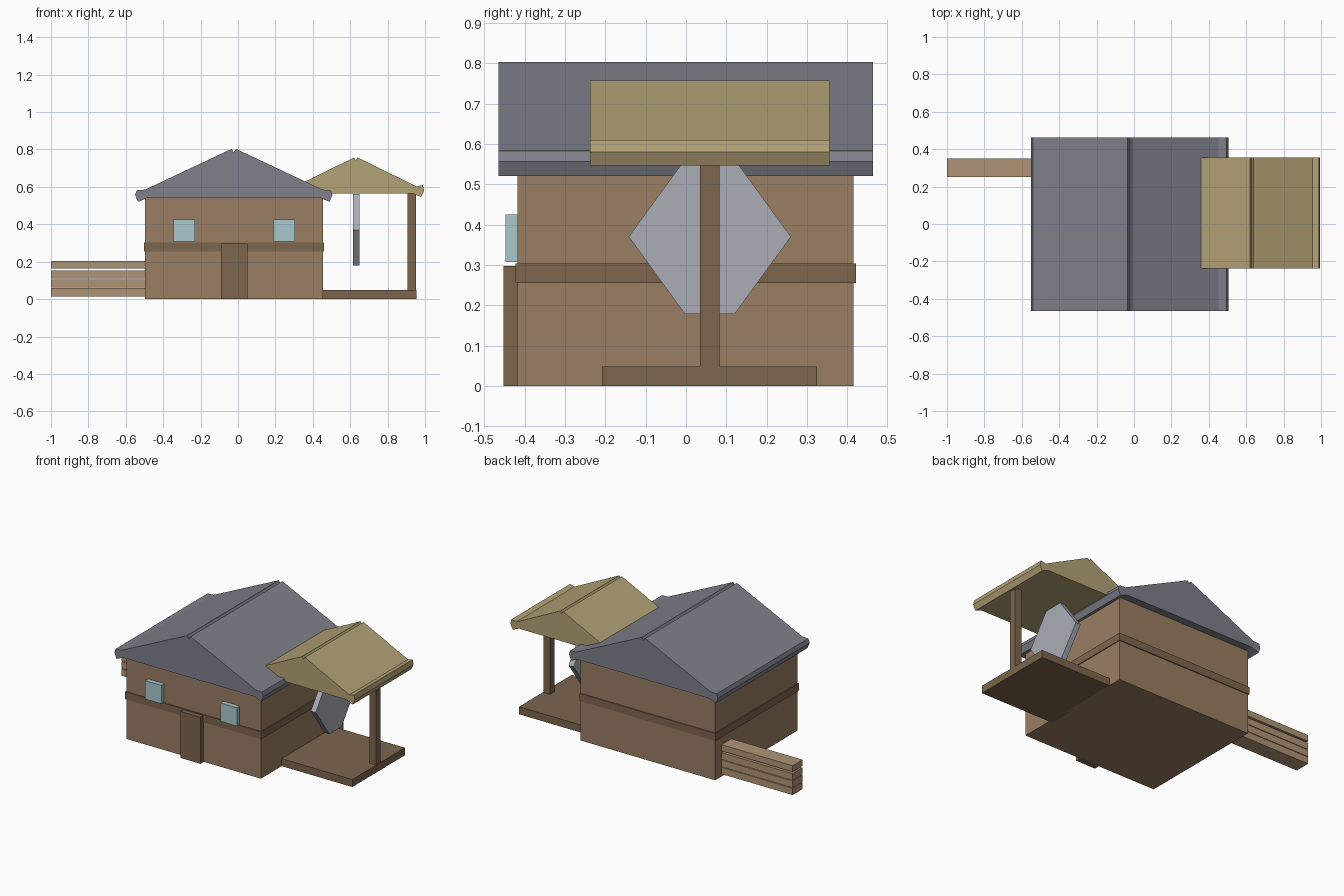
import bpy, bmesh, math

if "Cube" in bpy.data.objects:
    bpy.data.objects.remove(bpy.data.objects["Cube"])


def material(name, r, g, b):
    m = bpy.data.materials.new(name)
    m.diffuse_color = (r, g, b, 1)
    m.use_nodes = True
    m.node_tree.nodes["Principled BSDF"].inputs["Base Color"].default_value = m.diffuse_color
    return m


WALL = material("wall_brown", .32, .21, .125)
TRIM = material("dark_wood", .20, .13, .075)
SLATE = material("slate", .21, .215, .255)
STRAW = material("straw", .45, .36, .18)
PLANK = material("plank", .43, .30, .18)
GLASS = material("glass", .40, .58, .61)
STONE = material("pale_stone", .40, .42, .47)


def finish(name, bm, mat):
    bmesh.ops.recalc_face_normals(bm, faces=bm.faces)
    me = bpy.data.meshes.new(name)
    bm.to_mesh(me)
    bm.free()
    me.materials.append(mat)
    ob = bpy.data.objects.new(name, me)
    bpy.context.collection.objects.link(ob)
    return ob


def box(name, x, y, z, mat):
    bm = bmesh.new()
    bmesh.ops.create_cube(bm, size=1)
    for v in bm.verts:
        v.co = [lo + (c + .5) * (hi - lo) for c, (lo, hi) in zip(v.co, (x, y, z))]
    return finish(name, bm, mat)


def prism(name, profile, y0, y1, mat):
    """Extrude an x,z profile from y0 to y1."""
    bm = bmesh.new()
    face = bm.faces.new([bm.verts.new((x, y0, z)) for x, z in profile])
    ext = bmesh.ops.extrude_face_region(bm, geom=[face])
    for v in ext["geom"]:
        if isinstance(v, bmesh.types.BMVert):
            v.co.y = y1
    return finish(name, bm, mat)


def roof(name, cx, slope, gable, y0, y1, mat):
    """Two mirrored slopes with eave lips, and a solid gable between them."""
    for side, s in (("left", -1), ("right", 1)):
        prism(f"{name}_{side}_slope", [(cx + s * d, z) for d, z in slope], y0, y1, mat)
    prism(f"{name}_gable", [(cx + d, z) for d, z in gable], y0, y1, mat)


# House walls, band, door and windows
box("house_walls", (-.497, .455), (-.418, .415), (0, .542), WALL)
box("wall_band", (-.503, .46), (-.423, .421), (.255, .303), TRIM)
box("door", (-.09, .05), (-.452, -.40), (0, .298), TRIM)
for side, x in (("left", -.345), ("right", .19)):
    box(f"{side}_window", (x, x + .115), (-.447, -.40), (.307, .425), GLASS)

# Main roof
roof("main_roof", -.0225,
     [(0, .765), (0, .785), (.012, .803), (.475, .585), (.518, .583),
      (.5275, .557), (.512, .52), (.465, .54)],
     [(-.465, .54), (.465, .54), (0, .765)], -.465, .463, SLATE)

# Porch roof
roof("porch_roof", .63,
     [(0, .725), (0, .742), (.01, .757), (.325, .602), (.358, .61),
      (.365, .58), (.349, .546), (.305, .565)],
     [(-.305, .565), (.305, .565), (0, .725)], -.238, .355, STRAW)

# Porch floor and post
box("porch_floor", (.43, .955), (-.208, .325), (0, .048), TRIM)
box("porch_post", (.905, .952), (.035, .083), (.04, .568), TRIM)

# Ten-sided hanging disc
bm = bmesh.new()
bmesh.ops.create_cone(bm, cap_ends=True, segments=10, radius1=.2, radius2=.2, depth=.035)
for v in bm.verts:
    a = math.atan2(v.co.y, v.co.x)
    a = round(a / (math.pi / 5)) * math.pi / 5
    v.co = (.632 + v.co.z, .059 + .201 * math.cos(a), .37 + .201 * math.sin(a))
finish("hanging_disc", bm, STONE)

# Stacked plank fence
for i, (z0, z1) in enumerate([(.015, .058), (.062, .105), (.109, .152), (.163, .203)]):
    box(f"fence_plank_{i + 1}", (-1, -.48), (.25, .35), (z0, z1), PLANK)
